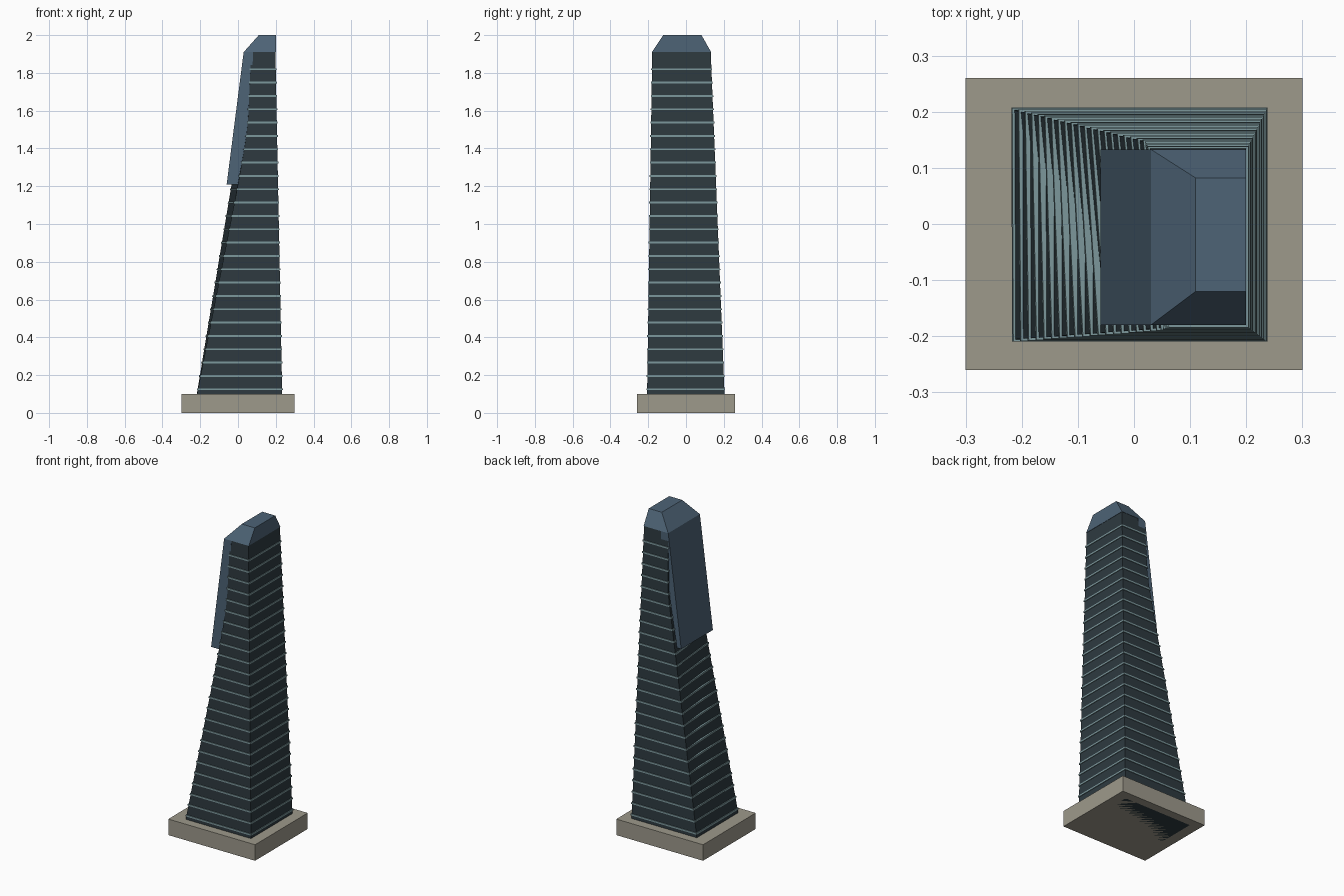
import bpy, bmesh

if "Cube" in bpy.data.objects:
    bpy.data.objects.remove(bpy.data.objects["Cube"])


def material(name, rgb):
    m = bpy.data.materials.new(name)
    m.diffuse_color = (*rgb, 1)
    m.use_nodes = True
    m.node_tree.nodes["Principled BSDF"].inputs["Base Color"].default_value = m.diffuse_color
    return m


GLASS = material("dark_glass", (0.027, 0.042, 0.051))
TRIM = material("floor_trim", (0.20, 0.31, 0.33))
BLUE = material("blue_panel", (0.075, 0.125, 0.18))
STONE = material("stone", (0.34, 0.32, 0.26))


def loft(bm, rings):
    """Closed solid through a stack of equal-length point rings."""
    rows = [[bm.verts.new(p) for p in r] for r in rings]
    n = len(rows[0])
    for a, b in zip(rows, rows[1:]):
        for i in range(n):
            j = (i + 1) % n
            bm.faces.new((a[i], a[j], b[j], b[i]))
    bm.faces.new(rows[0][::-1])
    bm.faces.new(rows[-1])


def finish(name, bm, mat):
    bmesh.ops.recalc_face_normals(bm, faces=bm.faces)
    me = bpy.data.meshes.new(name)
    bm.to_mesh(me)
    bm.free()
    me.materials.append(mat)
    ob = bpy.data.objects.new(name, me)
    bpy.context.collection.objects.link(ob)


def rect(x0, x1, y0, y1, z):
    return [(x0, y0, z), (x1, y0, z), (x1, y1, z), (x0, y1, z)]


# Left edge of the shaft: (z, front x, back x), leaning in then turning upright
LEFT = [(0.0, -0.235, -0.235), (0.1, -0.217, -0.218), (1.21, 0.0, -0.034),
        (1.4, 0.034, -0.002), (1.48, 0.046, 0.012), (1.56, 0.054, 0.023),
        (1.91, 0.07, 0.03)]


def section(z, grow=0.0):
    """Four-sided shaft outline at height z."""
    for (z0, f0, b0), (z1, f1, b1) in zip(LEFT, LEFT[1:]):
        if z <= z1:
            t = (z - z0) / (z1 - z0)
            break
    fx, bx = f0 + (f1 - f0) * t, b0 + (b1 - b0) * t
    s = (z - 0.1) / 1.81
    right = 0.234 - 0.036 * s + grow
    front, back = -0.206 + 0.027 * s - grow, 0.204 - 0.073 * s + grow
    return [(fx - grow, front, z), (right, front, z),
            (right, back, z), (bx - grow, back, z)]


# Base plinth
bm = bmesh.new()
loft(bm, [rect(-0.3, 0.3, -0.26, 0.26, z) for z in (0, 0.1)])
finish("plinth", bm, STONE)

# Tapered shaft
bm = bmesh.new()
loft(bm, [section(row[0]) for row in LEFT])
finish("tower_shaft", bm, GLASS)

# Thin floor ledges
bm = bmesh.new()
for i in range(25):
    z = 0.125 + i * 0.0706
    loft(bm, [section(z - 0.005, 0.004), section(z + 0.005, 0.004)])
finish("floor_ledges", bm, TRIM)

# Leaning panel on the left face
bm = bmesh.new()
profile = [(-0.06, 1.21), (0.02, 1.21), (0.066, 1.55), (0.08, 1.91), (0.03, 1.91)]
loft(bm, [[(x, y, z) for x, z in profile] for y in (-0.18, 0.133)])
finish("leaning_panel", bm, BLUE)

# Chamfered crown
bm = bmesh.new()
loft(bm, [rect(0.03, 0.2, -0.18, 0.133, 1.91), rect(0.11, 0.2, -0.12, 0.082, 2.0)])
finish("crown", bm, BLUE)
